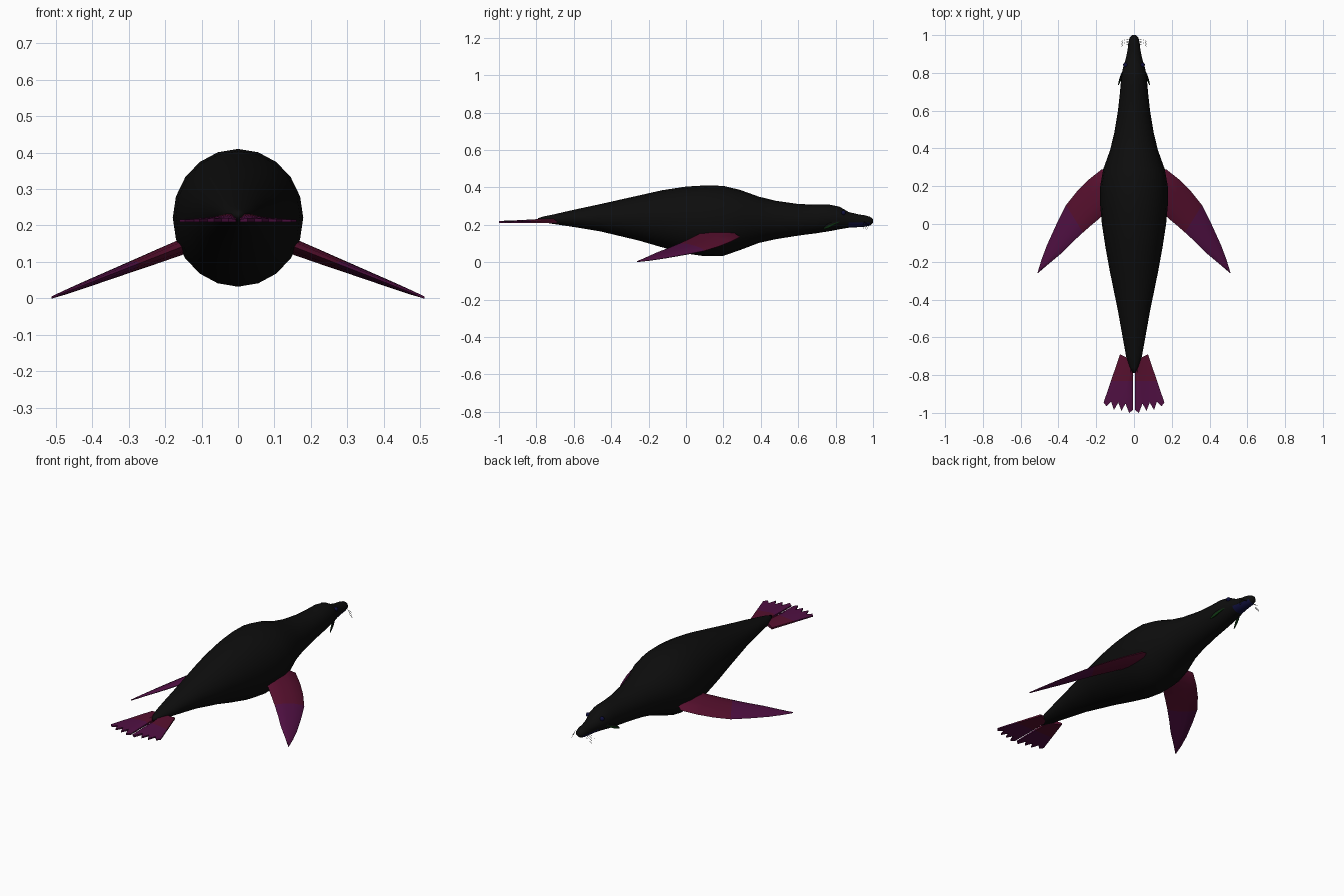
import bpy, bmesh
from math import sin, cos, pi

cube = bpy.data.objects.get("Cube")
if cube:
    bpy.data.objects.remove(cube, do_unlink=True)


def material(name, r, g, b):
    m = bpy.data.materials.new(name)
    m.diffuse_color = (r, g, b, 1)
    m.use_nodes = True
    node = next(n for n in m.node_tree.nodes if n.type == 'BSDF_PRINCIPLED')
    node.inputs["Base Color"].default_value = (r, g, b, 1)
    node.inputs["Roughness"].default_value = 0.8
    return m


BLACK = material("black_skin", 0.004, 0.004, 0.004)
CRIMSON = material("dark_crimson", 0.095, 0.005, 0.027)
PURPLE = material("dark_purple", 0.08, 0.005, 0.055)
BLUE = material("dark_blue", 0.005, 0.005, 0.045)
GREEN = material("dark_green", 0.004, 0.035, 0.005)


def finish(bm, name, mats, rule=None, mirror=False, angle=50):
    """Turn a bmesh into a smooth object; rule(face) picks its material index."""
    bmesh.ops.recalc_face_normals(bm, faces=bm.faces)
    bm.normal_update()
    for f in bm.faces:
        f.material_index = int(rule(f)) if rule else 0
    mesh = bpy.data.meshes.new(name)
    bm.to_mesh(mesh)
    bm.free()
    for m in mats:
        mesh.materials.append(m)
    ob = bpy.data.objects.new(name, mesh)
    bpy.context.collection.objects.link(ob)
    bpy.ops.object.select_all(action='DESELECT')
    ob.select_set(True)
    bpy.context.view_layer.objects.active = ob
    bpy.ops.object.shade_smooth_by_angle(angle=angle * pi / 180)
    if mirror:
        ob.modifiers.new("mirror", 'MIRROR').use_mirror_merge = False
    return ob


def loft(rings):
    """Skin a list of equal closed rings and cap both ends."""
    bm = bmesh.new()
    vs = [[bm.verts.new(p) for p in ring] for ring in rings]
    n = len(vs[0])
    for a, b in zip(vs, vs[1:]):
        for i in range(n):
            j = (i + 1) % n
            bm.faces.new((a[i], a[j], b[j], b[i]))
    bm.faces.new(vs[0])
    bm.faces.new(vs[-1])
    return bm


# Body: y, half width, bottom z, top z
stations = [
    (-.79, .006, .22, .235), (-.76, .022, .212, .245), (-.7, .042, .203, .257),
    (-.6, .06, .188, .28), (-.46, .085, .165, .31), (-.25, .128, .115, .357),
    (-.13, .15, .08, .384), (0, .17, .046, .404), (.1, .179, .032, .41),
    (.2, .179, .034, .408), (.29, .163, .065, .386), (.39, .127, .103, .35),
    (.48, .105, .123, .328), (.6, .085, .142, .311), (.7, .074, .155, .307),
    (.77, .068, .166, .307), (.82, .06, .176, .297), (.87, .045, .184, .268),
    (.92, .034, .187, .256), (.96, .03, .19, .25), (.985, .024, .197, .242),
    (1.0, .01, .21, .23)]
SIDES = 20
rings = []
for y, w, lo, hi in stations:
    mid, h = (lo + hi) / 2, (hi - lo) / 2
    rings.append([(w * sin(2 * pi * i / SIDES), y, mid + h * cos(2 * pi * i / SIDES))
                  for i in range(SIDES)])


def mouth(f):
    c = f.calc_center_median()
    return .87 < c.y < .975 and c.z < .212


finish(loft(rings), "body", [BLACK, BLUE], mouth, angle=80)

# Front flippers: leading x, y then trailing x, y
blade = [
    (.10, .25, .10, .07), (.17, .29, .16, .05), (.24, .235, .20, .015),
    (.30, .175, .23, -.01), (.36, .10, .27, -.045), (.41, 0, .33, -.10),
    (.46, -.11, .39, -.16), (.49, -.19, .45, -.21), (.512, -.262, .506, -.258)]
rings = []
for k, (lx, ly, tx, ty) in enumerate(blade):
    half = .025 * (1 - k / len(blade)) + .001
    ring = []
    for i in range(10):
        a = 2 * pi * i / 10
        t = .5 - .5 * cos(a)
        x, y = lx + (tx - lx) * t, ly + (ty - ly) * t
        ring.append((x, y, max(0, .143 - .39 * (x - .15) + half * sin(a))))
    rings.append(ring)


def outer_half(f):
    c = f.calc_center_median()
    return c.x * .8 - c.y * .6 > .24


finish(loft(rings), "front_flippers", [CRIMSON, PURPLE], outer_half, mirror=True)

# Hind flippers: webbed fans with four toes and notched ends
toe_ends = [-.985, -1.0, -.95, -.99, -.945, -.985, -.94, -.965, -.945]
COLS = len(toe_ends)
rows = [0, .25, .5, .78, 1]
bm = bmesh.new()
grid = {}
for c, end in enumerate(toe_ends):
    u = c / (COLS - 1)
    for r, t in enumerate(rows):
        start = -.72 + .03 * u
        y = (-.69 - .28 * t) if r < 4 else end
        y = min(y, start)
        x = .006 + u * (.068 + .092 * min(1, (-.69 - y) / .27))
        thick = (.024 - .017 * t) * (1 - .75 * u) * (.35 if c == 0 else 1)
        for side, z in ((1, .212 + thick + .002), (0, .21)):
            grid[c, r, side] = bm.verts.new((x, y, z))
for c in range(COLS - 1):
    for r in range(len(rows) - 1):
        for s in (0, 1):
            bm.faces.new([grid[c + i, r + j, s] for i, j in ((0, 0), (1, 0), (1, 1), (0, 1))])
border = ([(c, 0) for c in range(COLS)]
          + [(COLS - 1, r) for r in range(1, len(rows))]
          + [(c, len(rows) - 1) for c in range(COLS - 2, -1, -1)]
          + [(0, r) for r in range(len(rows) - 2, 0, -1)])
for p, q in zip(border, border[1:] + border[:1]):
    bm.faces.new((grid[(*p, 0)], grid[(*q, 0)], grid[(*q, 1)], grid[(*p, 1)]))
finish(bm, "hind_flippers", [CRIMSON, PURPLE],
       lambda f: f.calc_center_median().y < -.83, mirror=True, angle=35)

# Ears: small flaps swept back, green on the rear and underside
ear_path = [(.055, .82, .218, .004), (.066, .79, .208, .012),
            (.074, .762, .196, .015), (.083, .735, .18, .005)]
rings = [[(x + .4 * w * cos(pi * i / 3), y, z + w * sin(pi * i / 3)) for i in range(6)]
         for x, y, z, w in ear_path]
finish(loft(rings), "ears", [BLACK, GREEN],
       lambda f: f.normal.z < -.1 or f.normal.y < -.4, mirror=True)

# Eyes
bm = bmesh.new()
bmesh.ops.create_uvsphere(bm, u_segments=12, v_segments=8, radius=.012)
bmesh.ops.translate(bm, verts=bm.verts, vec=(.046, .842, .264))
finish(bm, "eyes", [BLUE], mirror=True)

# Whiskers
curve = bpy.data.curves.new("whiskers", 'CURVE')
curve.dimensions = '3D'
curve.bevel_depth = .0007
curve.bevel_resolution = 0
for k in range(4):
    s = curve.splines.new('POLY')
    s.points.add(2)
    y, z = .95 + .008 * k, .222 - .006 * k
    for p, (dx, dy, dz) in zip(s.points, ((.026, 0, 0), (.05, .004, -.008), (.066, -.01, -.035))):
        p.co = (dx, y + dy, z + dz, 1)
curve.materials.append(BLACK)
whiskers = bpy.data.objects.new("whiskers", curve)
bpy.context.collection.objects.link(whiskers)
whiskers.modifiers.new("mirror", 'MIRROR').use_mirror_merge = False
